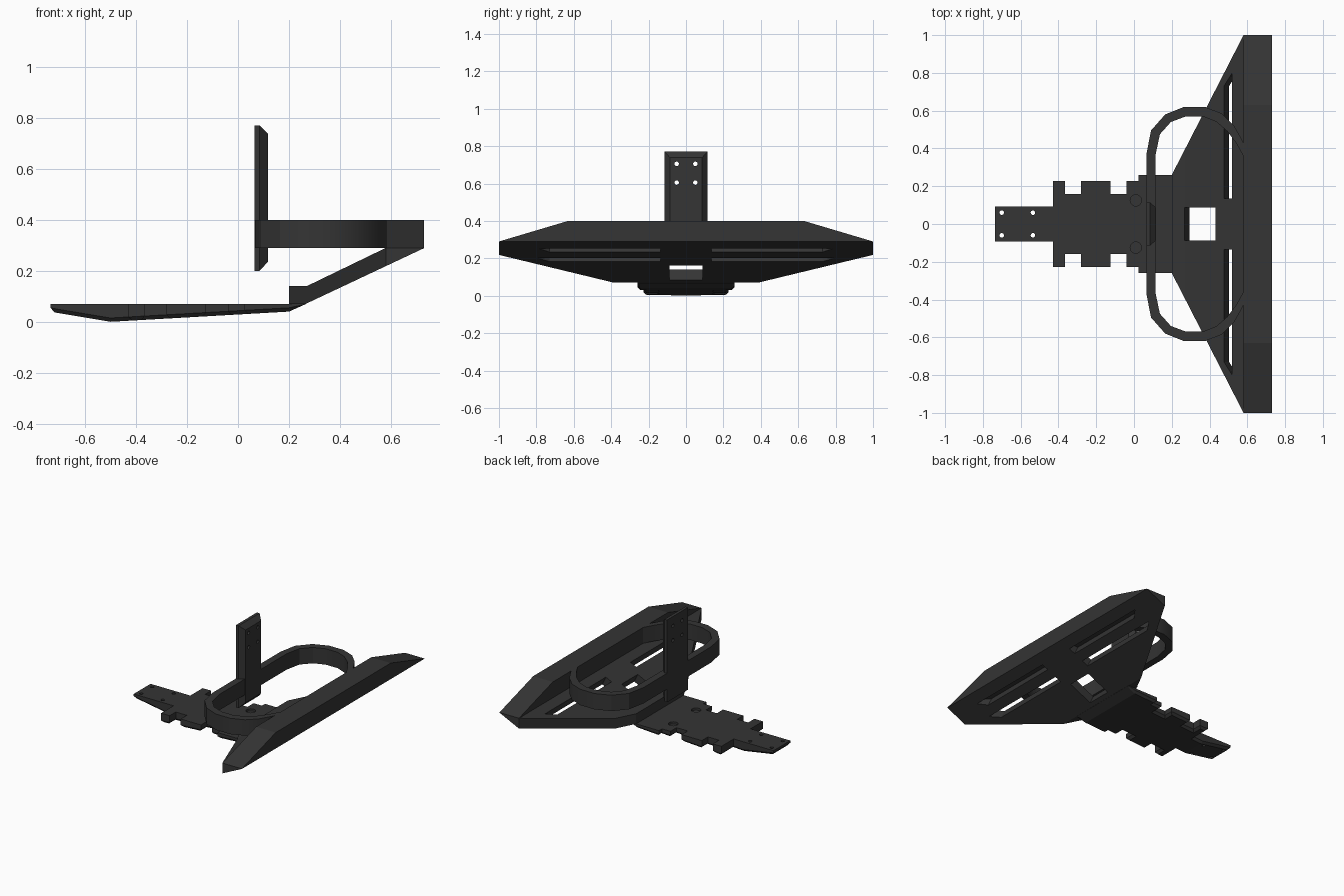
import bpy, bmesh, math
from mathutils import Vector, Matrix

if "Cube" in bpy.data.objects:
    bpy.data.objects.remove(bpy.data.objects["Cube"])

mat = bpy.data.materials.new("dark_grey")
mat.diffuse_color = (0.035, 0.035, 0.035, 1)
mat.use_nodes = True
mat.node_tree.nodes["Principled BSDF"].inputs["Base Color"].default_value = mat.diffuse_color


def finish(name, bm):
    bmesh.ops.recalc_face_normals(bm, faces=bm.faces)
    me = bpy.data.meshes.new(name)
    bm.to_mesh(me)
    bm.free()
    me.materials.append(mat)
    ob = bpy.data.objects.new(name, me)
    bpy.context.collection.objects.link(ob)
    return ob


def lerp(pts, x):
    """Height at x along a list of (x, z) points."""
    for (x0, z0), (x1, z1) in zip(pts, pts[1:]):
        if x <= x1 + 1e-6:
            return z0 + (z1 - z0) * (x - x0) / (x1 - x0)
    return pts[-1][1]


def prism(bm, ring, offset):
    """Closed prism: polygon of points swept by an offset."""
    a = [bm.verts.new(Vector(p)) for p in ring]
    b = [bm.verts.new(Vector(p) + Vector(offset)) for p in ring]
    n = len(a)
    for i in range(n):
        j = (i + 1) % n
        bm.faces.new((a[i], a[j], b[j], b[i]))
    return bm.faces.new(a), bm.faces.new(b)


def plate(name, half, low, high, chamfer=0):
    """Symmetric plan outline whose underside and top follow side profiles."""
    outline = half + [(x, -y) for x, y in reversed(half)]
    bm = bmesh.new()
    bottom, _ = prism(bm, [(x, y, 0) for x, y in outline], (0, 0, 1))
    bmesh.ops.recalc_face_normals(bm, faces=bm.faces)
    rim = list(bottom.verts)
    if chamfer:
        bmesh.ops.inset_region(bm, faces=[bottom], thickness=chamfer, use_even_offset=True)
        inner = set(bottom.verts)
        for v in bm.verts:
            if v.co.z < 0.1 and v not in inner:
                v.co.z = 0.5
    for x in sorted({p[0] for p in low[1:-1] + high[1:-1]}):
        bmesh.ops.bisect_plane(bm, geom=bm.verts[:] + bm.edges[:] + bm.faces[:],
                               plane_co=(x, 0, 0), plane_no=(1, 0, 0), dist=1e-5)
    for v in bm.verts:
        zt, zb = lerp(high, v.co.x), lerp(low, v.co.x)
        v.co.z = zt if v.co.z > 0.9 else min(zb + 2 * v.co.z * chamfer, zt - 0.001)
    return finish(name, bm)


def cylinder(bm, centre, radius, depth, axis="z"):
    m = Matrix.Translation(centre)
    if axis == "x":
        m = m @ Matrix.Rotation(math.pi / 2, 4, "Y")
    bmesh.ops.create_cone(bm, cap_ends=True, segments=20, radius1=radius,
                          radius2=radius, depth=depth, matrix=m)


def cut(ob, bm):
    cutter = finish(ob.name + "_cutter", bm)
    cutter.hide_render = True
    cutter.display_type = "WIRE"
    mod = ob.modifiers.new("holes", "BOOLEAN")
    mod.operation = "DIFFERENCE"
    mod.solver = "EXACT"
    mod.object = cutter
    bpy.context.view_layer.objects.active = ob
    bpy.ops.object.modifier_apply(modifier=mod.name)
    bpy.data.objects.remove(cutter)


# Stepped mounting tongue with chamfered underside
tongue = plate("mounting_tongue",
               [(-.735, .092), (-.43, .092), (-.43, .227), (-.365, .227), (-.365, .16),
                (-.28, .16), (-.28, .227), (-.125, .227), (-.125, .16), (-.04, .16),
                (-.04, .227), (.025, .227), (.025, .26), (.265, .26)],
               [(-.735, .04), (-.71, .035), (-.5, 0.0), (.2, .04), (.265, .069)],
               [(-.735, .07), (.265, .07)], chamfer=.015)
holes = bmesh.new()
for s in (-1, 1):
    for x in (-.70, -.535):
        cylinder(holes, (x, s * .06, .04), .012, .3)
    cylinder(holes, (.01, s * .125, .07), .03, .03)
cut(tongue, holes)

# Flared sloping deck
deck = plate("sloping_deck",
             [(.2, .26), (.27, .396), (.58, 1.0), (.73, 1.0)],
             [(.2, .07), (.265, .07), (.73, .289)],
             [(.2, .14), (.27, .14), (.58, .29), (.73, .29)])
normal = Vector((-.428, 0, .904))
holes = bmesh.new()


def deck_hole(x0, x1, ya, yb0, yb1):
    """Hole square to the deck, between x0 and x1 on its underside."""
    def at(x, y):
        return Vector((x, y, .07 + .473 * (x - .265))) - normal * .05
    prism(holes, [at(x0, ya), at(x1, ya), at(x1, yb1), at(x0, yb0)], normal * .2)


deck_hole(.295, .458, -.088, .088, .088)
for s in (-1, 1):
    deck_hole(.503, .547, s * .135, s * .73, s * .80)
    deck_hole(.612, .655, s * .135, s * .73, s * .79)
cut(deck, holes)

# Front bumper bar with sloping ends
bm = bmesh.new()
prism(bm, [(.58, -1, .29), (.58, 1, .29), (.58, .63, .40), (.58, -.63, .40)], (.15, 0, 0))
finish("bumper_bar", bm)

# Rounded guard loop joining the bumper
outer = [(.066, .37), (.09, .495), (.165, .58), (.265, .62), (.375, .62),
         (.465, .585), (.53, .52), (.57, .45), (.60, .38)]
inner = [(.115, .37), (.137, .475), (.195, .54), (.275, .57), (.365, .57),
         (.435, .542), (.495, .49), (.54, .43), (.59, .34)]


def both(path):
    return [(x, -y) for x, y in reversed(path)] + path


bm = bmesh.new()
loops = []
for o, i in zip(both(outer), both(inner)):
    loops.append([bm.verts.new((*p, z)) for p, z in ((o, .29), (o, .40), (i, .40), (i, .29))])
for a, b in zip(loops, loops[1:]):
    for k in range(4):
        bm.faces.new((a[k], a[(k + 1) % 4], b[(k + 1) % 4], b[k]))
bm.faces.new(loops[0])
bm.faces.new(loops[-1])
guard = finish("guard_loop", bm)
guard.select_set(True)
bpy.context.view_layer.objects.active = guard
bpy.ops.object.shade_smooth_by_angle(angle=math.radians(25))

# Upright post with bevelled front and four bolt holes
bm = bmesh.new()
loops = [[bm.verts.new((x, y, z)) for y, z in ((-h, z0), (h, z0), (h, z1), (-h, z1))]
         for x, h, z0, z1 in ((.065, .115, .2, .77), (.085, .115, .2, .77), (.117, .085, .235, .738))]
for a, b in zip(loops, loops[1:]):
    for k in range(4):
        bm.faces.new((a[k], a[(k + 1) % 4], b[(k + 1) % 4], b[k]))
bm.faces.new(loops[0])
bm.faces.new(loops[-1])
post = finish("upright_post", bm)
holes = bmesh.new()
for y in (-.05, .05):
    for z in (.605, .705):
        cylinder(holes, (.09, y, z), .012, .2, "x")
cut(post, holes)
